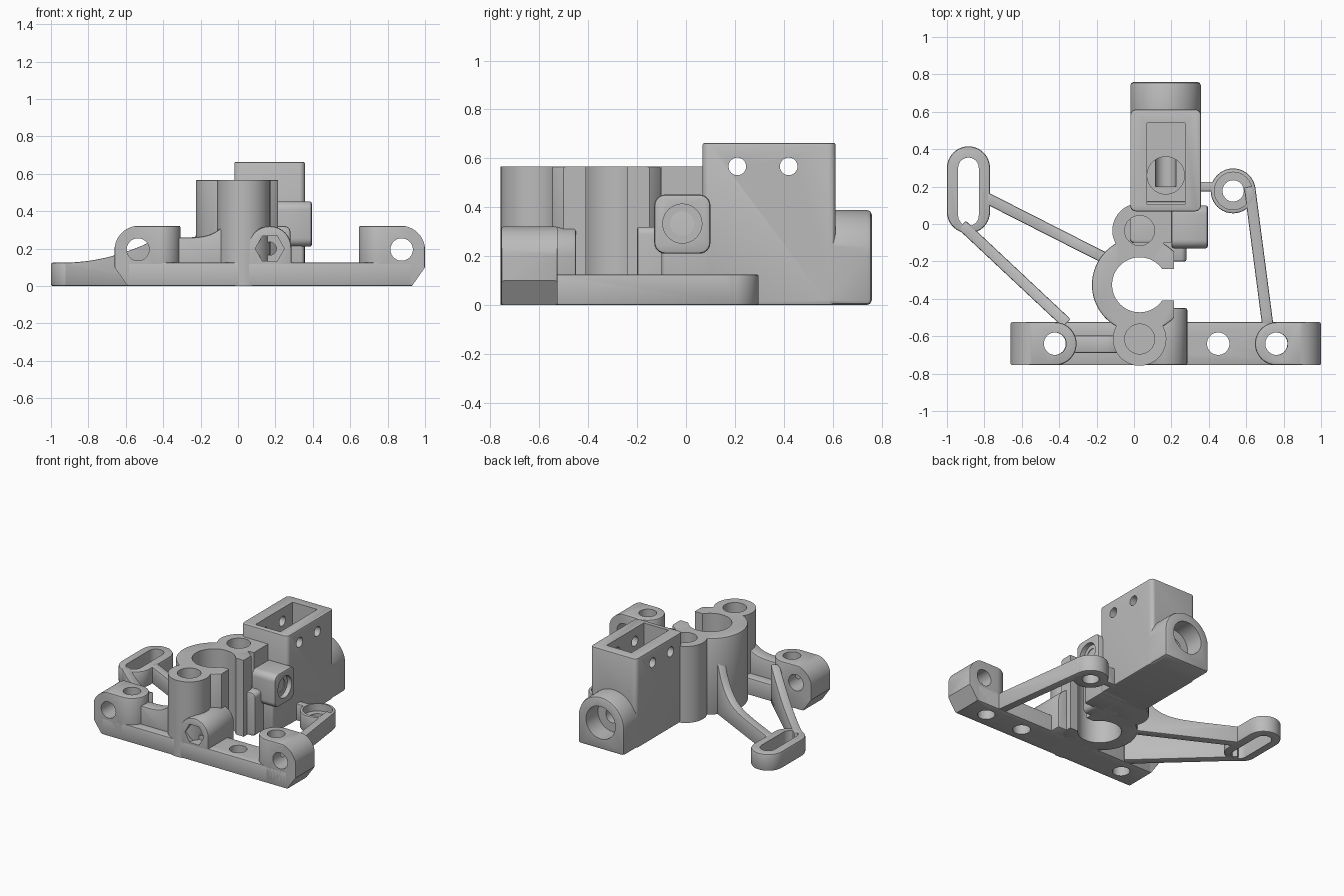
import bpy, bmesh, math
from mathutils import Matrix, Vector

if "Cube" in bpy.data.objects:
    bpy.data.objects.remove(bpy.data.objects["Cube"], do_unlink=True)

grey = bpy.data.materials.new("plain_grey")
grey.use_nodes = True
TONE = (0.5, 0.5, 0.5, 1)
grey.diffuse_color = TONE
grey.node_tree.nodes["Principled BSDF"].inputs["Base Color"].default_value = TONE


# ---------- helpers ----------
def bake(obj):
    """Turn the object's modifiers into plain mesh."""
    dg = bpy.context.evaluated_depsgraph_get()
    mesh = bpy.data.meshes.new_from_object(obj.evaluated_get(dg))
    obj.modifiers.clear()
    obj.data = mesh


def prism(name, pts, axis, lo, hi, bevel=0.0):
    """Extrude a 2D outline along axis from lo to hi."""
    place = {"Z": lambda u, v, w: (u, v, w),
             "Y": lambda u, v, w: (u, w, v),
             "X": lambda u, v, w: (w, u, v)}[axis]
    bm = bmesh.new()
    low = [bm.verts.new(place(u, v, lo)) for u, v in pts]
    high = [bm.verts.new(place(u, v, hi)) for u, v in pts]
    bm.faces.new(low)
    bm.faces.new(high)
    for i in range(len(pts)):
        j = (i + 1) % len(pts)
        bm.faces.new((low[i], low[j], high[j], high[i]))
    bmesh.ops.recalc_face_normals(bm, faces=bm.faces)
    mesh = bpy.data.meshes.new(name)
    bm.to_mesh(mesh)
    bm.free()
    mesh.materials.append(grey)
    obj = bpy.data.objects.new(name, mesh)
    bpy.context.collection.objects.link(obj)
    if bevel:
        mod = obj.modifiers.new("soft_edges", "BEVEL")
        mod.width, mod.segments = bevel, 2
        mod.limit_method, mod.angle_limit = "ANGLE", math.radians(40)
        bake(obj)
    return obj


def arc(cx, cy, r, a0=0, a1=360, n=40):
    full = a1 - a0 == 360
    steps = n if full else n + 1
    return [(cx + r * math.cos(math.radians(a0 + (a1 - a0) * i / n)),
             cy + r * math.sin(math.radians(a0 + (a1 - a0) * i / n))) for i in range(steps)]


def rect(u0, u1, v0, v1, r=0.0):
    if not r:
        return [(u0, v0), (u1, v0), (u1, v1), (u0, v1)]
    return (arc(u1 - r, v1 - r, r, 0, 90, 6) + arc(u0 + r, v1 - r, r, 90, 180, 6)
            + arc(u0 + r, v0 + r, r, 180, 270, 6) + arc(u1 - r, v0 + r, r, 270, 360, 6))


def slot(x, y0, y1, r):
    return arc(x, y1, r, 0, 180, 20) + arc(x, y0, r, 180, 360, 20)


def combine(target, op, *others):
    """Boolean the other solids into target, then discard them."""
    for other in others:
        mod = target.modifiers.new(op, "BOOLEAN")
        mod.operation, mod.solver, mod.object = op, "EXACT", other
        bake(target)
        bpy.data.objects.remove(other, do_unlink=True)
    return target


def hole(u, v, r, axis, lo, hi, n=40):
    return prism("cutter", arc(u, v, r, n=n), axis, lo, hi)


def arm(name, p, q, width, rise=0.0, power=3):
    """Flat strut from p to q whose top sweeps up by rise at q."""
    p, q = Vector(p), Vector(q)
    length = (q - p).length
    top = [(length * i / 16, 0.125 + rise * (i / 16) ** power) for i in range(17)]
    obj = prism(name, [(length, 0), (0, 0)] + top, "Y", -width / 2, width / 2, 0.008)
    d = q - p
    obj.data.transform(Matrix.Translation((p.x, p.y, 0))
                       @ Matrix.Rotation(math.atan2(d.y, d.x), 4, "Z"))
    return obj


FRONT, BACK, MID = -0.755, -0.525, -0.64

# ---------- front mounting bar ----------
bar = prism("mounting_bar", rect(-0.59, 0.93, 0, 0.125), "Y", FRONT, BACK, 0.008)
combine(bar, "DIFFERENCE", *[hole(x, MID, 0.06, "Z", -0.1, 0.5) for x in (-0.425, 0.45, 0.76)])

for side, s, end in (("right", -1, -0.66), ("left", 1, 1.0)):
    bolt, inner = end - s * 0.238, end - s * 0.4
    plan = arc(bolt, MID, 0.115, 90, 270, 24) + [(bolt + 0.238, FRONT), (bolt + 0.238, BACK)]
    plan = [(bolt + s * (x - bolt), y) for x, y in plan]
    edge = [(inner, 0), (end - s * 0.07, 0), (end, 0.1)]
    edge += [(end - s * 0.13 + s * x, z) for x, z in arc(0, 0.192, 0.13, 0, 90, 14)]
    ear = prism(side + "_bar_ear", plan, "Z", 0, 0.322, 0.01)
    combine(ear, "INTERSECT", prism("ear_profile", edge + [(inner, 0.322)], "Y", FRONT - 0.1, BACK + 0.1))
    combine(ear, "DIFFERENCE", hole(bolt, MID, 0.06, "Z", -0.1, 0.5),
            hole(end - s * 0.125, 0.195, 0.06, "Y", -1, 0))

rib_top = [(-0.32 + 0.27 * i / 12, 0.26 + 0.1 * (i / 12) ** 4) for i in range(13)]
prism("bar_rib", [(-0.05, 0.05), (-0.32, 0.05)] + rib_top, "Y", -0.69, -0.595, 0.012)

# ---------- split clamp ring with screw bosses ----------
TOP = 0.567
clamp = prism("clamp_ring", arc(0.03, -0.325, 0.255, n=64), "Z", 0, TOP, 0.008)
combine(clamp, "UNION",
        hole(0.03, -0.615, 0.143, "Z", 0, TOP),
        hole(0.03, -0.035, 0.146, "Z", 0, TOP),
        prism("fill", rect(-0.02, 0.2, -0.1, 0.09), "Z", 0, TOP))
combine(clamp, "DIFFERENCE",
        prism("cutter", rect(0.215, 0.5, -0.7, 0.0), "Z", -0.1, 1),
        hole(0.03, -0.325, 0.147, "Z", -0.1, 1, 64),
        prism("cutter", rect(0.1, 0.5, -0.41, -0.24, 0.02), "Z", -0.1, 1),
        *[hole(0.03, y, 0.08, "Z", 0.4, 1) for y in (-0.615, -0.035)])

# ---------- clamp screw lugs ----------
lug = prism("front_nut_lug", arc(0.17, 0.205, 0.115, 0, 180, 28) + [(0.055, 0), (0.285, 0)],
            "Y", FRONT, -0.45, 0.01)
combine(lug, "DIFFERENCE", hole(0.17, 0.2, 0.078, "Y", -1, -0.68, 6),
        hole(0.17, 0.2, 0.035, "Y", -1, 0),
        hole(0.03, -0.325, 0.147, "Z", -0.1, 1, 64))
# turn the hexagon so that a point faces up: handled by a second hexagonal outline
rear_lug = prism("rear_screw_lug", rect(0.06, 0.28, 0.0, 0.32, 0.03), "Y", -0.2, -0.05, 0.01)
combine(rear_lug, "DIFFERENCE", hole(0.17, 0.2, 0.035, "Y", -1, -0.12),
        hole(0.03, -0.325, 0.147, "Z", -0.1, 1, 64))

# ---------- tall housing ----------
housing = prism("housing", rect(-0.02, 0.358, 0.068, 0.612, 0.03), "Z", 0, 0.663, 0.008)
arch = arc(0.169, 0.2, 0.189, 0, 180, 32) + [(-0.02, 0), (0.358, 0)]
combine(housing, "UNION", prism("rear_port", arch, "Y", 0.55, 0.76, 0.02))
combine(housing, "DIFFERENCE",
        prism("cutter", rect(0.07, 0.273, 0.105, 0.54), "Z", 0.4, 1),
        hole(0.17, 0.26, 0.1, "Z", 0.2, 1),
        hole(0.169, 0.2, 0.12, "Y", 0.62, 1),
        hole(0.169, 0.2, 0.055, "Y", 0.2, 1),
        *[hole(y, 0.567, 0.036, "X", -1, 1) for y in (0.21, 0.42)])

# ---------- block joining clamp and housing, with a side socket ----------
prism("joining_block", rect(-0.02, 0.355, -0.1, 0.12, 0.02), "Z", 0, 0.42, 0.008)
socket = prism("side_socket", rect(-0.13, 0.1, 0.21, 0.452, 0.045), "X", 0.2, 0.395, 0.012)
combine(socket, "DIFFERENCE", hole(-0.015, 0.333, 0.08, "X", 0.36, 1), hole(-0.015, 0.333, 0.05, "X", 0.25, 1))

# ---------- right side slotted foot and its two struts ----------
foot = prism("slotted_foot", slot(-0.885, 0.065, 0.3, 0.115), "Z", 0, 0.125, 0.01)
combine(foot, "DIFFERENCE", prism("cutter", slot(-0.885, 0.045, 0.3, 0.055), "Z", -0.1, 1))
arm("upper_strut", (-0.8, 0.145), (-0.16, -0.18), 0.06, 0.27, 7)
arm("lower_strut", (-0.92, -0.005), (-0.36, -0.53), 0.06, 0.16, 2)

# ---------- left side round lug and its struts ----------
ring = prism("round_lug", arc(0.53, 0.177, 0.12), "Z", 0, 0.125, 0.008)
combine(ring, "DIFFERENCE", hole(0.53, 0.177, 0.1, "Z", 0.07, 1), hole(0.53, 0.177, 0.057, "Z", -0.1, 1))
arm("long_strut", (0.618, 0.2), (0.715, -0.54), 0.06)
arm("short_bridge", (0.34, 0.2), (0.43, 0.2), 0.05)

# ---------- smooth round walls, keep edges crisp ----------
bpy.ops.object.select_all(action="DESELECT")
for obj in bpy.context.collection.objects:
    if obj.type == "MESH":
        obj.select_set(True)
        bpy.context.view_layer.objects.active = obj
bpy.ops.object.shade_smooth_by_angle(angle=math.radians(30))
